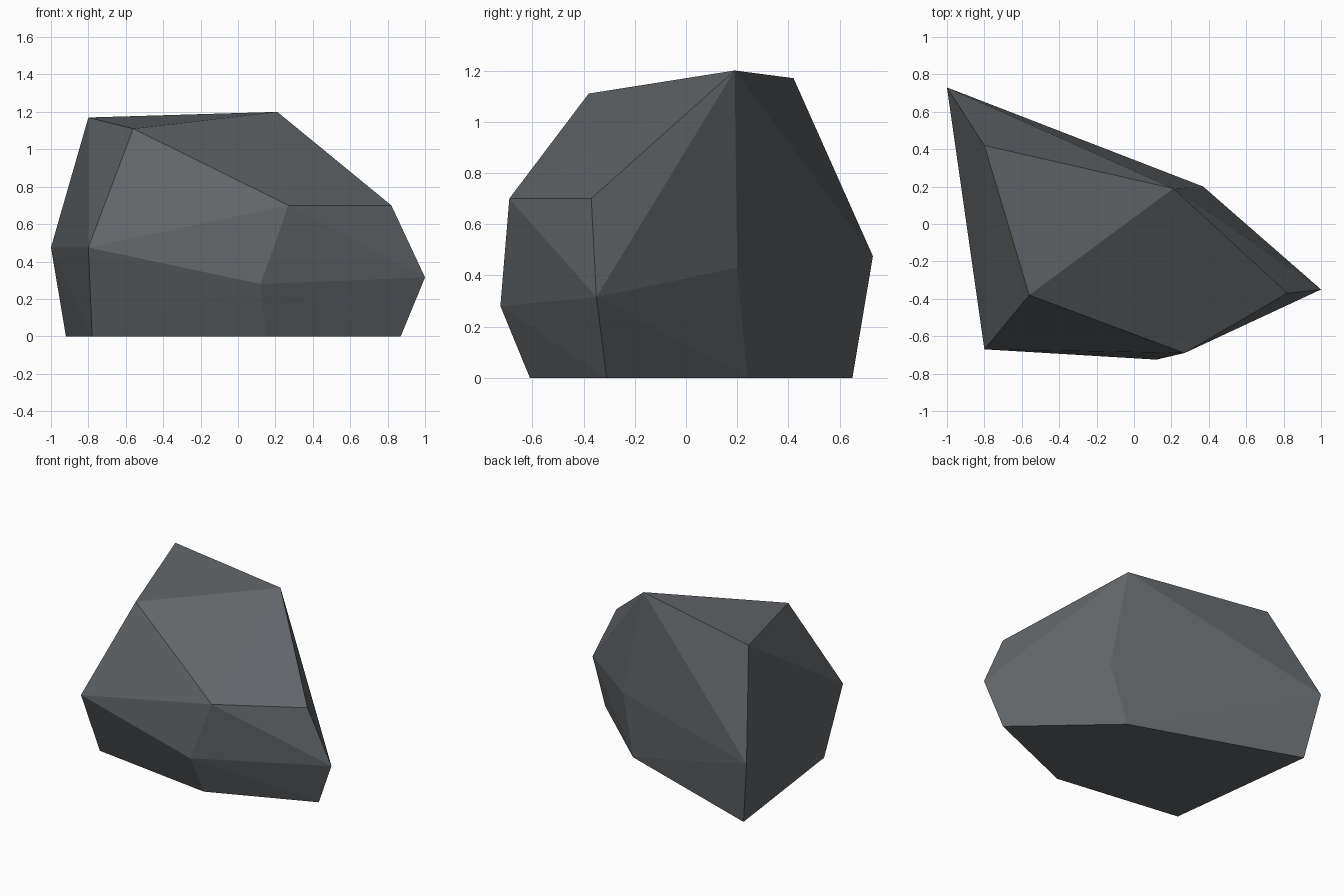
import bpy, bmesh

if "Cube" in bpy.data.objects:
    bpy.data.objects.remove(bpy.data.objects["Cube"])

# Corner points of the faceted boulder, grouped by height
base = [(-0.78, -0.48, 0), (0.15, -0.61, 0), (0.87, -0.31, 0), (0.26, 0.24, 0), (-0.92, 0.65, 0)]
waist = [(-0.80, -0.67, 0.475), (0.12, -0.725, 0.28), (1.0, -0.35, 0.315), (0.37, 0.20, 0.43), (-1.0, 0.73, 0.475)]
shoulder = [(0.27, -0.69, 0.70), (0.82, -0.37, 0.70)]
crown = [(-0.56, -0.38, 1.11), (0.21, 0.19, 1.20), (-0.80, 0.42, 1.17)]

# Wrap the points in a convex skin
bm = bmesh.new()
for p in base + waist + shoulder + crown:
    bm.verts.new(p)
bmesh.ops.convex_hull(bm, input=bm.verts[:])
bmesh.ops.recalc_face_normals(bm, faces=bm.faces[:])
mesh = bpy.data.meshes.new("boulder")
bm.to_mesh(mesh)
bm.free()
rock = bpy.data.objects.new("boulder", mesh)
bpy.context.collection.objects.link(rock)

# Dark stone colour
stone = bpy.data.materials.new("dark_stone")
stone.diffuse_color = (0.12, 0.13, 0.14, 1)
stone.use_nodes = True
stone.node_tree.nodes["Principled BSDF"].inputs["Base Color"].default_value = stone.diffuse_color
mesh.materials.append(stone)
